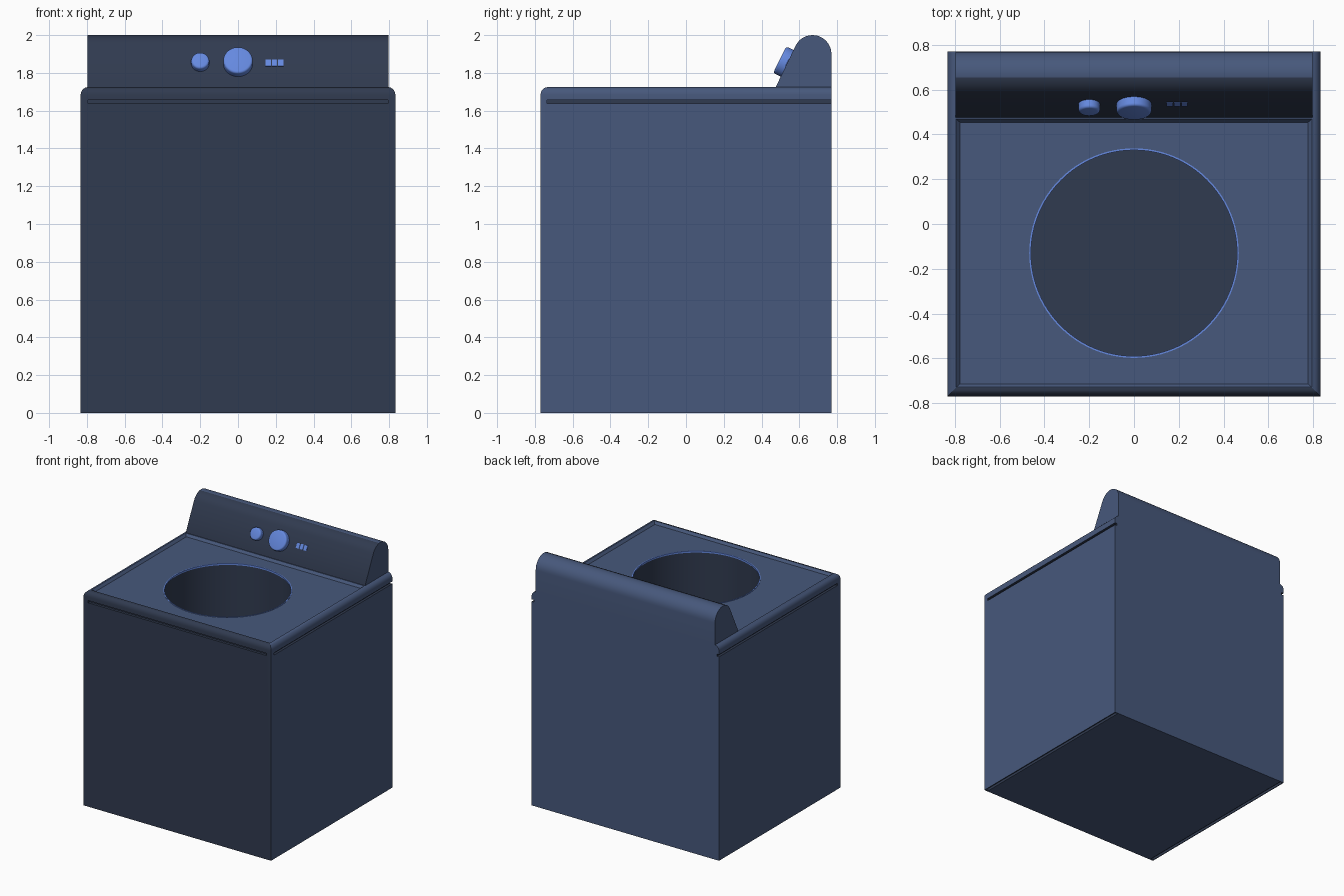
import bpy, bmesh, math
from mathutils import Vector, Matrix

if "Cube" in bpy.data.objects:
    bpy.data.objects.remove(bpy.data.objects["Cube"])


def mat(name, rgb):
    m = bpy.data.materials.new(name)
    m.diffuse_color = (*rgb, 1)
    m.use_nodes = True
    m.node_tree.nodes["Principled BSDF"].inputs["Base Color"].default_value = m.diffuse_color
    return m


BODY = mat("slate blue", (0.063, 0.098, 0.20))
DARK = mat("dark slate", (0.030, 0.043, 0.079))
TRIM = mat("bright blue", (0.13, 0.25, 0.74))


def finish(bm, name, *mats):
    bmesh.ops.recalc_face_normals(bm, faces=bm.faces)
    me = bpy.data.meshes.new(name)
    bm.to_mesh(me)
    bm.free()
    ob = bpy.data.objects.new(name, me)
    bpy.context.collection.objects.link(ob)
    for m in mats:
        me.materials.append(m)
    return ob


def activate(ob):
    bpy.ops.object.select_all(action='DESELECT')
    ob.select_set(True)
    bpy.context.view_layer.objects.active = ob


def smooth(ob):
    activate(ob)
    bpy.ops.object.shade_smooth_by_angle(angle=math.radians(32))


def box_bm(x0, x1, y0, y1, z0, z1):
    bm = bmesh.new()
    bmesh.ops.create_cube(bm, size=1)
    for v in bm.verts:
        v.co = Vector((x1 if v.co.x > 0 else x0, y1 if v.co.y > 0 else y0, z1 if v.co.z > 0 else z0))
    return bm


def cut(ob, bm):
    cutter = finish(bm, "cutter")
    cutter.hide_render = True
    mod = ob.modifiers.new("cut", 'BOOLEAN')
    mod.operation = 'DIFFERENCE'
    mod.solver = 'EXACT'
    mod.object = cutter
    activate(ob)
    bpy.ops.object.modifier_apply(modifier=mod.name)
    bpy.data.objects.remove(cutter)


W, D, H = 0.833, 0.77, 1.725
HOLE_Y, HOLE_R = -0.13, 0.465
LID_Z = 1.705

# cabinet: box with rounded top edge on front and sides
bm = box_bm(-W, W, -D, D, 0, H)
edges = [e for e in bm.edges if all(v.co.z > 1 for v in e.verts)
         and not all(v.co.y > 0 for v in e.verts)]
bmesh.ops.bevel(bm, geom=edges, offset=0.04, segments=5, profile=0.5, affect='EDGES')
cabinet = finish(bm, "cabinet", BODY, DARK)

# shallow lid recess with sloped walls
bm = box_bm(-0.795, 0.795, -0.73, 0.47, LID_Z, H + 0.001)
for v in bm.verts:
    if v.co.z < H - 0.01:
        v.co.x *= 0.978
        v.co.y += 0.016 if v.co.y < 0 else -0.016
cut(cabinet, bm)

# drum opening
bm = bmesh.new()
bmesh.ops.create_cone(bm, cap_ends=True, segments=96, radius1=HOLE_R, radius2=HOLE_R, depth=1.5,
                      matrix=Matrix.Translation((0, HOLE_Y, 0.45 + 0.75)))
cut(cabinet, bm)

# seam grooves and underside slots
cut(cabinet, box_bm(-0.793, 0.793, -D - 0.1, -D + 0.02, 1.638, 1.656))
for s in (-1, 1):
    a, b = sorted((s * (W - 0.02), s * (W + 0.1)))
    cut(cabinet, box_bm(a, b, -0.735, D + 0.1, 1.638, 1.656))
    a, b = sorted((s * (W - 0.03), s * (W - 0.006)))
    cut(cabinet, box_bm(a, b, -D + 0.006, D - 0.006, -0.1, 0.02))

# dark front, drum, grooves and slots
for p in cabinet.data.polygons:
    c, n = p.center, p.normal
    drum = math.hypot(c.x, c.y - HOLE_Y) < HOLE_R + 0.002 and 0.1 < c.z < LID_Z - 0.003
    front = n.y < -0.1 and c.y < -0.5
    seam = 1.63 < c.z < 1.66 or 0.005 < c.z < 0.021
    p.material_index = int(drum or front or seam)
smooth(cabinet)

# thin bright ring around the drum opening
bm = bmesh.new()
rings = []
for r, z in ((HOLE_R - 0.005, LID_Z - 0.01), (HOLE_R - 0.005, LID_Z + 0.003),
             (HOLE_R + 0.003, LID_Z + 0.003), (HOLE_R + 0.003, LID_Z - 0.01)):
    rings.append([bm.verts.new((r * math.cos(math.tau * i / 96), HOLE_Y + r * math.sin(math.tau * i / 96), z))
                  for i in range(96)])
for k in range(4):
    a, b = rings[k], rings[(k + 1) % 4]
    for i in range(96):
        j = (i + 1) % 96
        bm.faces.new((a[i], a[j], b[j], b[i]))
smooth(finish(bm, "opening_ring", TRIM))

# control console: extruded profile with round top
slope = Vector((0, 0.108, 0.220)).normalized()
out = Vector((0, -slope.z, slope.y))
a0 = math.atan2(out.z, out.y)
profile = [(0.77, H - 0.01), (0.475, H - 0.01), (0.475, H)]
profile += [(0.67 + 0.1 * math.cos(a0 * (1 - i / 14)), 1.90 + 0.1 * math.sin(a0 * (1 - i / 14)))
            for i in range(15)]
bm = bmesh.new()
f = bm.faces.new([bm.verts.new((-0.797, y, z)) for y, z in profile])
ext = bmesh.ops.extrude_face_region(bm, geom=[f])
bmesh.ops.translate(bm, vec=(1.594, 0, 0), verts=[g for g in ext["geom"] if isinstance(g, bmesh.types.BMVert)])
console = finish(bm, "control_console", BODY, DARK)
for p in console.data.polygons:
    p.material_index = int(p.normal.y < -0.08)
smooth(console)


def on_slope(x, z):
    t = (z - H) / slope.z
    rot = Matrix((Vector((1, 0, 0)), slope, out)).transposed().to_4x4()
    return Matrix.Translation(Vector((x, 0.475, H)) + slope * t) @ rot


# knobs: bevelled discs on the slope
for name, x, r, h in (("main_knob", 0, 0.078, 0.045), ("small_knob", -0.2, 0.048, 0.04)):
    bm = bmesh.new()
    bmesh.ops.create_cone(bm, cap_ends=True, segments=40, radius1=r, radius2=r, depth=h + 0.01,
                          matrix=Matrix.Translation((0, 0, h / 2 - 0.005)))
    rim = [e for e in bm.edges if all(v.co.z > h * 0.9 for v in e.verts)]
    bmesh.ops.bevel(bm, geom=rim, offset=0.012, segments=3, profile=0.5, affect='EDGES')
    bm.transform(on_slope(x, 1.85))
    smooth(finish(bm, name, TRIM))

# three small indicator plates
for i in range(3):
    bm = box_bm(-0.014, 0.014, -0.02, 0.02, -0.003, 0.005)
    bm.transform(on_slope(0.16 + i * 0.033, 1.852))
    finish(bm, "indicator_%d" % (i + 1), TRIM)
